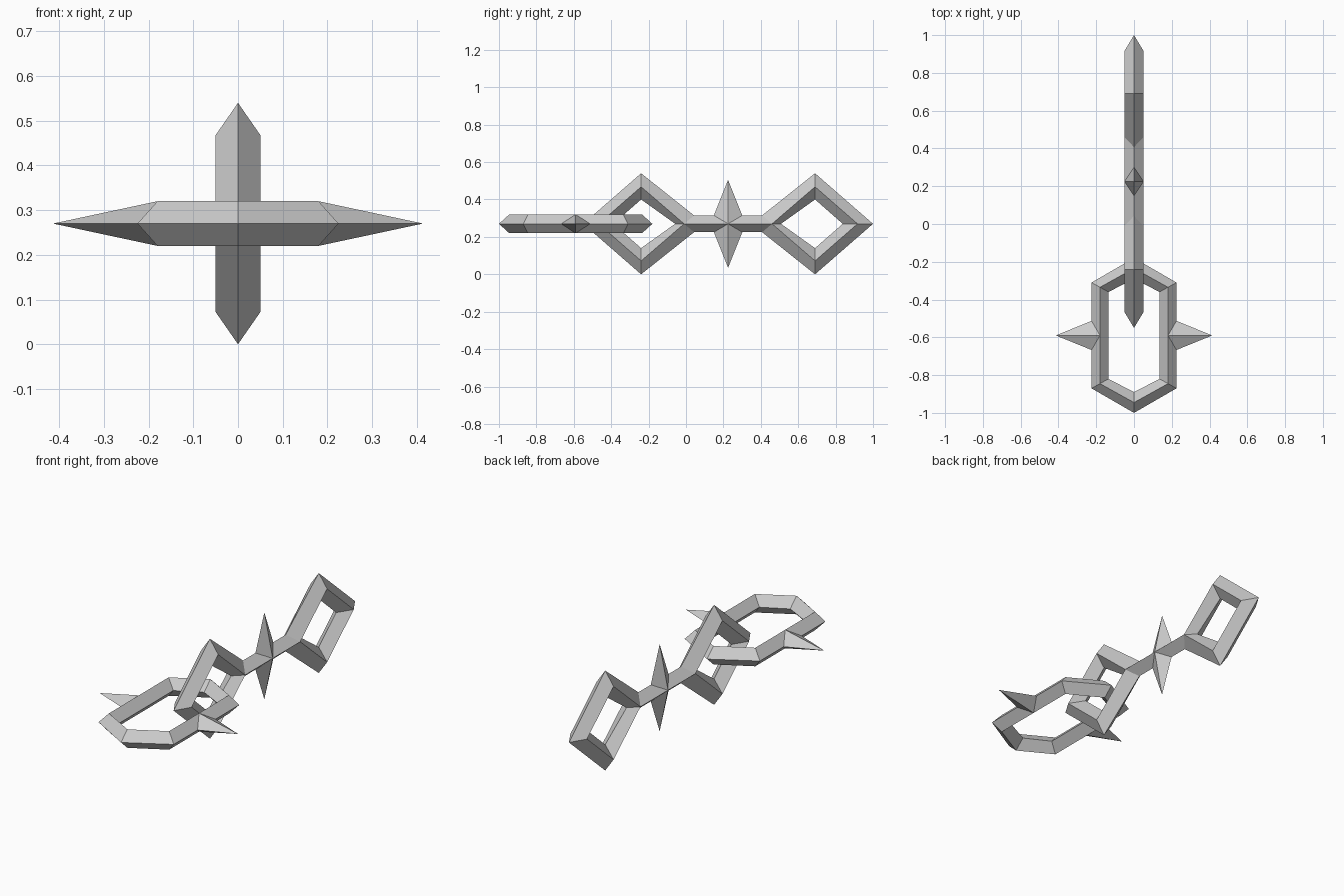
import bpy, bmesh

if "Cube" in bpy.data.objects:
    bpy.data.objects.remove(bpy.data.objects["Cube"])


def build_link(name, center, sections, strips, mirror_axes):
    """Loft diamond sections, add extra faces, mirror about the centre and weld."""
    faces = list(strips)
    for a, b in zip(sections, sections[1:]):
        for i in range(4):
            j = (i + 1) % 4
            faces.append((a[i], a[j], b[j], b[i]))
    signs = [(1, 1, 1)]
    for ax in mirror_axes:
        signs += [tuple(-s if k == ax else s for k, s in enumerate(sg)) for sg in signs]
    bm = bmesh.new()
    for sg in signs:
        for f in faces:
            bm.faces.new([bm.verts.new([c * s for c, s in zip(p, sg)]) for p in f])
    bmesh.ops.remove_doubles(bm, verts=bm.verts, dist=0.0005)
    bmesh.ops.recalc_face_normals(bm, faces=bm.faces)
    me = bpy.data.meshes.new(name)
    bm.to_mesh(me)
    bm.free()
    ob = bpy.data.objects.new(name, me)
    ob.location = center
    bpy.context.collection.objects.link(ob)


# Flat hexagonal link with two side spikes: one quarter, from the end to the spike
def ring_section(outer, ridge, inner, h=0.05):
    return [(*outer, 0), (*ridge, h), (*inner, 0), (*ridge, -h)]


end = ring_section((0, 0.41), (0, 0.355), (0, 0.30))
corner = ring_section((0.225, 0.28), (0.18, 0.255), (0.135, 0.23))
middle = ring_section((0.225, 0.077), (0.18, 0), (0.135, 0))
tip = (0.414, 0, 0)
spike = [(tip, middle[0], middle[1]), (tip, middle[0], middle[3])]
build_link("spiked_ring_link", (0, -0.59, 0.27), [end, corner, middle], spike, (0, 1))


# Upright double-diamond link: one quarter, from the far tip to the bar
def frame_section(outer, ridge, inner, w=0.05):
    return [(0, *outer), (w, *ridge), (0, *inner), (-w, *ridge)]


far = frame_section((0.775, 0), (0.692, 0), (0.613, 0))
top = frame_section((0.465, 0.27), (0.465, 0.198), (0.465, 0.13))
joint = frame_section((0.182, 0.045), (0.235, 0), (0.283, 0))
base, tip = (0, 0.076, 0.045), (0, 0, 0.235)
bar = []
for k, x in ((1, 0.05), (3, -0.05)):
    side = (x, 0, 0)
    bar += [(joint[0], base, side, joint[k]), (tip, base, side)]
build_link("double_diamond_link", (0, 0.225, 0.27), [far, top, joint], bar, (1, 2))
